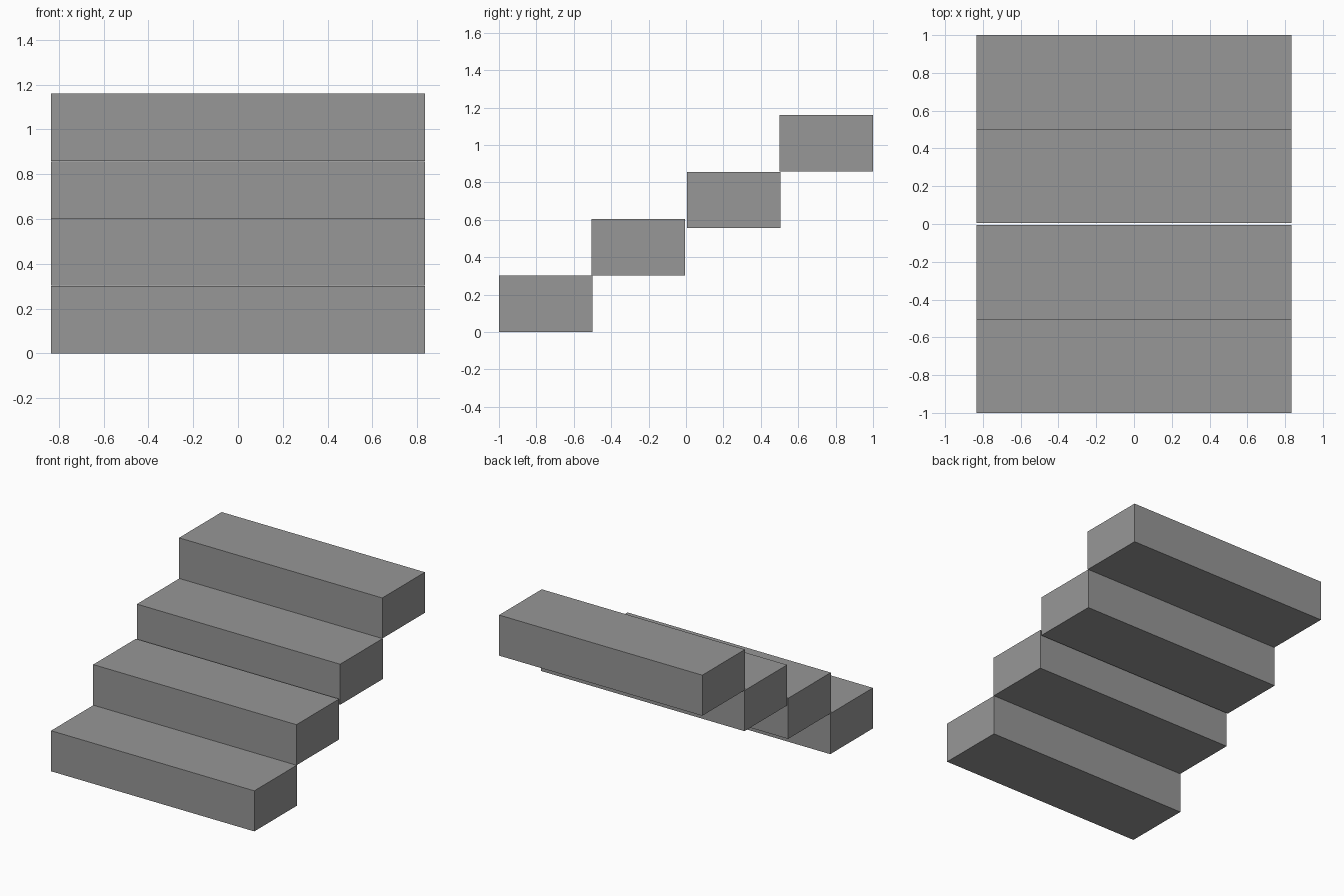
import bpy

# Remove the default cube
cube = bpy.data.objects.get("Cube")
if cube:
    bpy.data.objects.remove(cube, do_unlink=True)

# Single stone grey
grey = bpy.data.materials.new("stone_grey")
colour = (0.31, 0.31, 0.31, 1.0)
grey.use_nodes = True
grey.diffuse_color = colour
bsdf = next(n for n in grey.node_tree.nodes if n.type == 'BSDF_PRINCIPLED')
bsdf.inputs["Base Color"].default_value = colour

WIDTH, DEPTH, HEIGHT = 1.668, 0.5, 0.301


def add_step(name, y, base):
    """Block step centred at y, resting on height base."""
    bpy.ops.mesh.primitive_cube_add(size=1, location=(0, y, base + HEIGHT / 2))
    step = bpy.context.object
    step.name = name
    step.dimensions = (WIDTH, DEPTH, HEIGHT)
    bpy.ops.object.transform_apply(location=False, rotation=False, scale=True)
    step.data.materials.append(grey)


# Four separate blocks climbing towards the back
add_step("bottom_step", -0.75, 0.0)
add_step("lower_middle_step", -0.256, 0.302)
add_step("upper_middle_step", 0.256, 0.555)
add_step("top_step", 0.75, 0.858)
